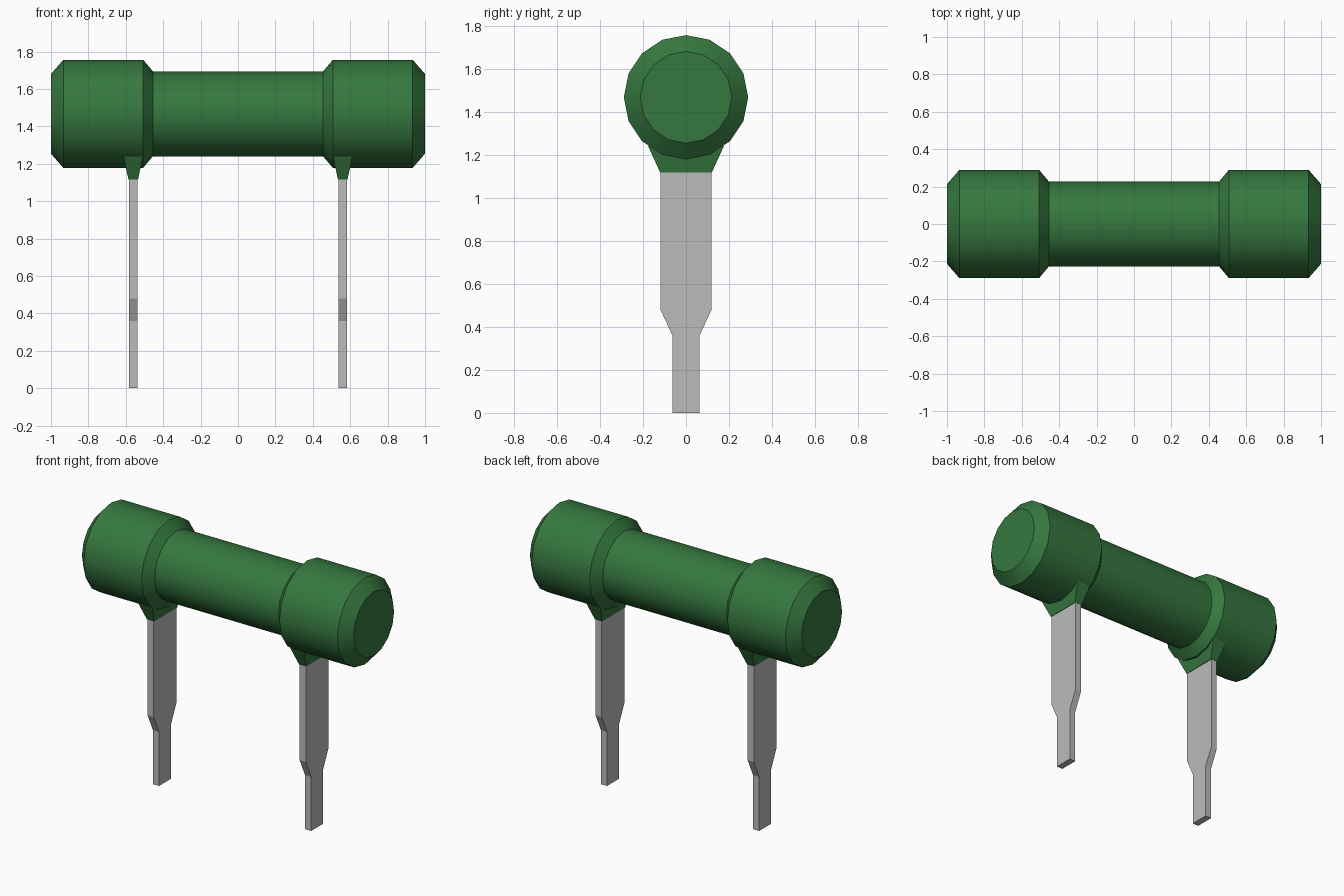
import bpy, bmesh, math

cube = bpy.data.objects.get("Cube")
if cube:
    bpy.data.objects.remove(cube, do_unlink=True)


def material(name, rgb):
    m = bpy.data.materials.new(name)
    m.use_nodes = True
    col = (*rgb, 1.0)
    m.diffuse_color = col
    m.node_tree.nodes["Principled BSDF"].inputs["Base Color"].default_value = col
    return m


GREEN = material("green coating", (0.036, 0.186, 0.049))
METAL = material("grey metal", (0.5, 0.5, 0.5))


def finish(name, bm, mat):
    bmesh.ops.recalc_face_normals(bm, faces=bm.faces)
    me = bpy.data.meshes.new(name)
    bm.to_mesh(me)
    bm.free()
    me.materials.append(mat)
    ob = bpy.data.objects.new(name, me)
    bpy.context.collection.objects.link(ob)
    return ob


def loft(bm, rings):
    """Join successive vertex rings and cap both ends."""
    loops = [[bm.verts.new(p) for p in ring] for ring in rings]
    n = len(loops[0])
    for a, b in zip(loops, loops[1:]):
        for i in range(n):
            j = (i + 1) % n
            bm.faces.new((a[i], a[j], b[j], b[i]))
    bm.faces.new(loops[0])
    bm.faces.new(loops[-1])


# Body: 16-sided dumbbell turned around the x axis
SIDES, AXIS_Z = 16, 1.467
half = [(0.455, 0.227), (0.507, 0.289), (0.934, 0.289), (1.0, 0.213)]
profile = [(-x, r) for x, r in reversed(half)] + half
angles = [2 * math.pi * i / SIDES for i in range(SIDES)]
bm = bmesh.new()
loft(bm, [[(x, r * math.sin(a), AXIS_Z + r * math.cos(a)) for a in angles]
          for x, r in profile])
body = finish("body", bm, GREEN)
bpy.ops.object.select_all(action='DESELECT')
body.select_set(True)
bpy.context.view_layer.objects.active = body
bpy.ops.object.shade_smooth_by_angle(angle=math.radians(30))


def rect(cx, hx, hy, z):
    return [(cx - hx, -hy, z), (cx + hx, -hy, z), (cx + hx, hy, z), (cx - hx, hy, z)]


# Flat leads with a narrow pin end, and the flared coating at their tops
for side, cx in (("left", 0.56), ("right", -0.56)):
    bm = bmesh.new()
    loft(bm, [rect(cx, 0.0225, hy, z) for hy, z in
              ((0.063, 0.0), (0.063, 0.36), (0.119, 0.48), (0.119, 1.117))])
    finish(side + "_lead", bm, METAL)

    bm = bmesh.new()
    loft(bm, [rect(cx, 0.026, 0.12, 1.117), rect(cx, 0.052, 0.176, 1.24)])
    finish(side + "_lead_collar", bm, GREEN)
